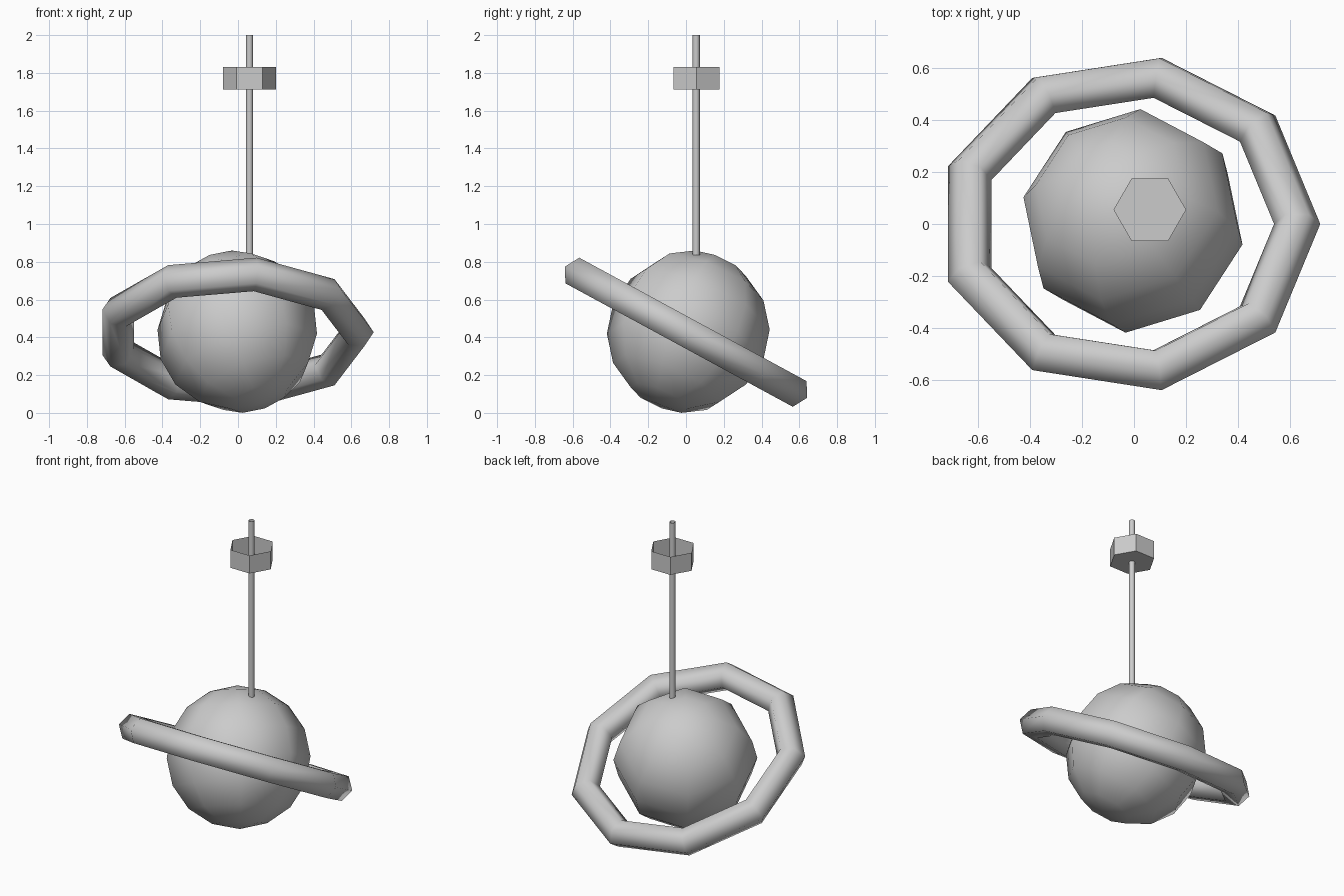
import bpy, bmesh
from math import radians, cos, sin, tau
from mathutils import Matrix, Vector

if "Cube" in bpy.data.objects:
    bpy.data.objects.remove(bpy.data.objects["Cube"])

TILT = radians(28.5)


def finish(name, bm, matrix=Matrix(), smooth=True):
    bmesh.ops.recalc_face_normals(bm, faces=bm.faces)
    bm.transform(matrix)
    for f in bm.faces:
        f.smooth = smooth
    mesh = bpy.data.meshes.new(name)
    bm.to_mesh(mesh)
    bm.free()
    obj = bpy.data.objects.new(name, mesh)
    bpy.context.collection.objects.link(obj)
    return obj


def tube(bm, sides, radius, z0, z1, x, y, floor=False):
    # open-topped prism wall, with an optional bottom face
    rings = [[bm.verts.new((x + radius * cos(tau * i / sides),
                            y + radius * sin(tau * i / sides), z))
              for i in range(sides)] for z in (z0, z1)]
    for i in range(sides):
        j = (i + 1) % sides
        bm.faces.new((rings[0][i], rings[0][j], rings[1][j], rings[1][i]))
    if floor:
        bm.faces.new(rings[0][::-1])


# planet ball: eight-sided sphere leaning to the back left
lean = radians(127)
axis = Vector((-sin(lean), cos(lean), 0))
bm = bmesh.new()
bmesh.ops.create_uvsphere(bm, u_segments=8, v_segments=8, radius=0.432)
finish("ball", bm, Matrix.Translation((-0.004, 0.012, 0.43))
       @ Matrix.Rotation(TILT, 4, axis) @ Matrix.Rotation(lean, 4, 'Z'))

# ring: nine bends, hexagonal section, high at the front
bm = bmesh.new()
N, M, R, r = 9, 6, 0.651, 0.089
v = [[bm.verts.new(((R + r * cos(tau * j / M)) * cos(tau * i / N),
                    (R + r * cos(tau * j / M)) * sin(tau * i / N),
                    r * sin(tau * j / M))) for j in range(M)] for i in range(N)]
for i in range(N):
    for j in range(M):
        a, b = (i + 1) % N, (j + 1) % M
        bm.faces.new((v[i][j], v[a][j], v[a][b], v[i][b]))
finish("ring", bm, Matrix.Translation((-0.022, 0, 0.427))
       @ Matrix.Rotation(-TILT, 4, 'X'))

# hanging rod: thin open tube
bm = bmesh.new()
tube(bm, 8, 0.019, 0.835, 2.0, 0.061, 0.054)
finish("hanging_rod", bm)

# ceiling cup: hexagonal, open on top
bm = bmesh.new()
tube(bm, 6, 0.14, 1.713, 1.832, 0.061, 0.055, floor=True)
finish("ceiling_cup", bm, smooth=False)
